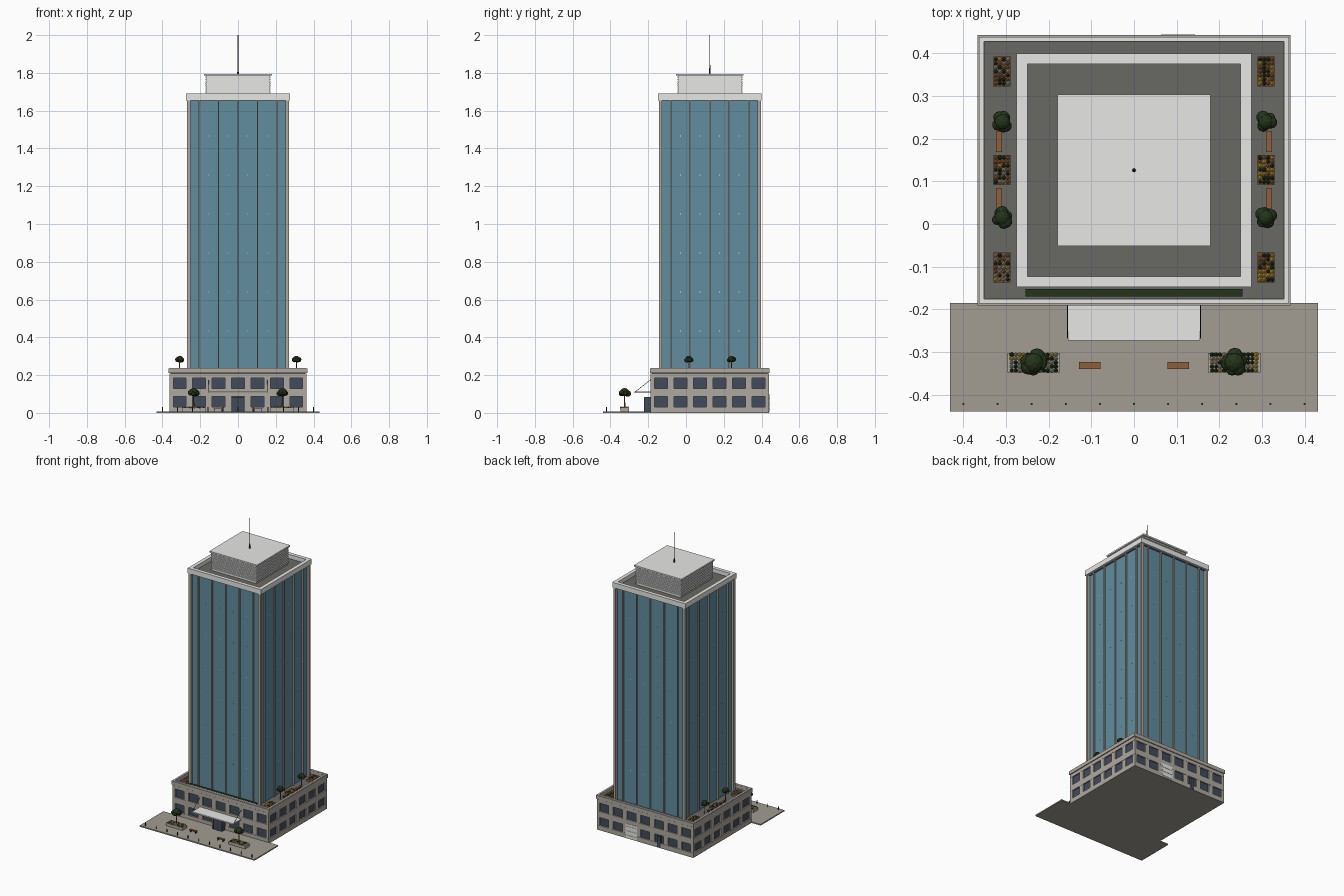
import bpy, bmesh, math, random
from mathutils import Matrix, Vector

random.seed(4)
cube = bpy.data.objects.get("Cube")
if cube:
    bpy.data.objects.remove(cube)


def material(name, *rgb):
    m = bpy.data.materials.new(name)
    m.use_nodes = True
    m.diffuse_color = (*rgb, 1)
    m.node_tree.nodes["Principled BSDF"].inputs["Base Color"].default_value = (*rgb, 1)
    return m


GLASS = material("tower_glass", .12, .27, .345)
LIGHT = material("light_panel", .8, .8, .79)
STONE = material("stone", .43, .395, .35)
PAVING = material("paving", .36, .34, .29)
ROOF = material("roof_felt", .14, .14, .125)
WINDOW = material("dark_window", .055, .07, .105)
WOOD = material("wood", .27, .115, .045)
LEAF = material("foliage", .017, .035, .011)
METAL = material("dark_metal", .04, .035, .034)
BLOOM = material("yellow_bloom", .6, .36, .03)

CY = 0.126          # centre of the building in y
BAY = 0.103         # facade module
DECK = 0.212        # terrace level


def finish(name, bm, *mats):
    mesh = bpy.data.meshes.new(name)
    bm.to_mesh(mesh)
    bm.free()
    for m in mats:
        mesh.materials.append(m)
    ob = bpy.data.objects.new(name, mesh)
    bpy.context.collection.objects.link(ob)
    return ob


def boxes(name, mat, spans):
    """One object made of boxes, each given as x0, x1, y0, y1, z0, z1."""
    bm = bmesh.new()
    for x0, x1, y0, y1, z0, z1 in spans:
        centre = Vector((x0 + x1, y0 + y1, z0 + z1)) / 2
        size = Matrix.Diagonal((x1 - x0, y1 - y0, z1 - z0, 1))
        bmesh.ops.create_cube(bm, size=1, matrix=Matrix.Translation(centre) @ size)
    return finish(name, bm, mat)


def block(hx, hy, z0, z1):
    return (-hx, hx, CY - hy, CY + hy, z0, z1)


def ring(hx, hy, t, z0, z1):
    a, b = CY - hy, CY + hy
    return [(-hx, hx, a, a + t, z0, z1), (-hx, hx, b - t, b, z0, z1),
            (-hx, t - hx, a + t, b - t, z0, z1), (hx - t, hx, a + t, b - t, z0, z1)]


def rods(name, mat, items):
    """Straight round bars, each given as start, end and the two radii."""
    bm = bmesh.new()
    for a, b, r0, r1 in items:
        a, b = Vector(a), Vector(b)
        turn = (b - a).to_track_quat('Z', 'Y').to_matrix().to_4x4()
        bmesh.ops.create_cone(bm, cap_ends=True, segments=8, radius1=r0, radius2=r1,
                              depth=(b - a).length,
                              matrix=Matrix.Translation((a + b) / 2) @ turn)
    return finish(name, bm, mat)


# Ground slab, plaza and podium core
boxes("plaza", PAVING, [(-.432, .432, -.44, -.185, 0, .008)])
boxes("podium_base", PAVING, [(-.363, .363, -.186, CY + .314, 0, .004)])
boxes("podium_windows", WINDOW, [block(.354, .305, .004, .2)])
boxes("podium_bands", STONE, [block(.363, .314, .004, .032), block(.363, .314, .087, .128),
                              block(.363, .314, .185, DECK - .004)])

# Podium piers
piers = []
hx, hy, half = .362, .313, .017
for i in range(8):
    x = (i - 3.5) * BAY
    x0, x1 = max(-hx, x - half), min(hx, x + half)
    for y in (CY - hy, CY + hy - .02):
        piers.append((x0, x1, y, y + .02, .004, .2))
for i in range(7):
    y = CY + (i - 3) * BAY
    y0, y1 = max(CY - hy, y - half), min(CY + hy, y + half)
    for x in (-hx, hx - .02):
        piers.append((x, x + .02, y0, y1, .004, .2))
boxes("podium_piers", STONE, piers)

# Podium parapet and terrace
boxes("terrace_floor", ROOF, [block(.355, .306, DECK - .01, DECK)])
boxes("podium_cornice", STONE, ring(.367, .317, .016, DECK - .002, .234))
boxes("podium_coping", LIGHT, ring(.363, .313, .011, .234, .238))

# Back doors
back = CY + .313
boxes("loading_door", LIGHT, [(.06, .146, back - .01, back + .003, .004, .1)])
boxes("loading_door_slats", LIGHT, [(.063, .143, back, back + .005, z, z + .012)
                                    for z in (.012, .042, .072)])
boxes("service_door", WINDOW, [(-.118, -.09, back - .01, back + .003, .004, .08)])

# Entrance lobby and canopy
boxes("entrance_lobby", WINDOW, [(-.035, .035, -.221, -.18, .008, .083)])
boxes("entrance_door_frame", METAL, [(x - .0015, x + .0015, -.2225, -.219, .008, .082)
                                     for x in (-.033, 0, .033)])
boxes("entrance_canopy", LIGHT, [(-.155, .155, -.273, -.186, .105, .113)])
rods("canopy_ties", METAL, [((s * .156, -.268, .112), (s * .156, -.188, .175), .0013, .0013)
                            for s in (-1, 1)])

# Tower shaft
T0, T1 = DECK, 1.657
boxes("tower_glazing", GLASS, [block(.253, .253, T0, T1)])
fins = []
for k in range(-2, 3):
    p, w, d = k * BAY, .0035, .262
    fins.append((p - w, p + w, CY - d, CY + d, T0, T1))
    fins.append((-d, d, CY + p - w, CY + p + w, T0, T1))
boxes("tower_fins", STONE, fins)
corners = []
for sx in (-1, 1):
    for sy in (-1, 1):
        x, y = sx * .261, CY + sy * .261
        corners.append((x - .009, x + .009, y - .009, y + .009, T0, T1))
boxes("tower_corner_columns", STONE, corners)
studs = []
for row in range(6):
    z = .434 + row * .2065
    for k in range(4):
        p = (k - 1.5) * BAY
        studs.append((p - .002, p + .002, CY - .2545, CY + .2545, z - .002, z + .002))
        studs.append((-.2545, .2545, CY + p - .002, CY + p + .002, z - .002, z + .002))
boxes("tower_studs", LIGHT, studs)

# Tower crown, plant room and mast
boxes("tower_roof", ROOF, [block(.26, .26, 1.65, 1.662)])
boxes("tower_parapet", LIGHT, ring(.275, .274, .025, 1.655, 1.69))
boxes("plant_room", LIGHT, [block(.167, .167, 1.66, 1.785)])
boxes("plant_room_louvres", LIGHT, [block(.172, .172, 1.672 + i * .0112, 1.679 + i * .0112)
                                    for i in range(10)])
boxes("plant_room_roof", LIGHT, [block(.179, .178, 1.785, 1.795)])
rods("mast", METAL, [((0, CY, 1.795), (0, CY, 1.825), .0045, .003),
                     ((0, CY, 1.82), (0, CY, 2.0), .0025, .0015)])


# Planting and street furniture
def tree(name, x, y, z0, z1, r):
    rods(name + "_trunk", WOOD, [((x, y, z0), (x, y, z1), r * .12, r * .08)])
    bm = bmesh.new()
    clumps = [(0, 0, .35, .72)]
    for i in range(6):
        a = i * math.tau / 6 + random.random()
        clumps.append((.48 * math.cos(a), .48 * math.sin(a), random.uniform(0, .25),
                       random.uniform(.45, .6)))
    for cx, cy, cz, cr in clumps:
        place = Matrix.Translation((x + cx * r, y + cy * r, z1 + cz * r))
        bmesh.ops.create_icosphere(bm, subdivisions=2, radius=cr * r,
                                   matrix=place @ Matrix.Diagonal((1, 1, .85, 1)))
    finish(name + "_crown", bm, LEAF)


def planter(name, x, y, wx, wy, z, h, box_mat, weights):
    boxes(name + "_box", box_mat, [(x - wx, x + wx, y - wy, y + wy, z, z + h)])
    bm = bmesh.new()
    nx, ny = round(2 * wx / .01), round(2 * wy / .01)
    for i in range(nx):
        for j in range(ny):
            old = len(bm.faces)
            place = Matrix.Translation((x + (2 * i + 1 - nx) * .0047,
                                        y + (2 * j + 1 - ny) * .0047, z + h))
            bmesh.ops.create_icosphere(bm, subdivisions=1, radius=random.uniform(.005, .0065),
                                       matrix=place)
            pick = random.choices(range(4), weights)[0]
            bm.faces.ensure_lookup_table()
            for f in bm.faces[old:]:
                f.material_index = pick
    finish(name + "_flowers", bm, LEAF, BLOOM, WOOD, PAVING)


def bench(name, x, y, lx, ly, z):
    boxes(name + "_seat", WOOD, [(x - lx, x + lx, y - ly, y + ly, z + .012, z + .016)])
    if lx > ly:
        legs = [(x + s * lx * .75 - .002, x + s * lx * .75 + .002, y - ly, y + ly) for s in (-1, 1)]
    else:
        legs = [(x - lx, x + lx, y + s * ly * .75 - .002, y + s * ly * .75 + .002) for s in (-1, 1)]
    boxes(name + "_legs", METAL, [(*leg, z, z + .012) for leg in legs])


for side, s in (("left", 1), ("right", -1)):
    planter(f"plaza_planter_{side}", s * .235, -.325, .062, .023, .008, .02, STONE, (4, 3, 0, 3))
    tree(f"plaza_tree_{side}", s * .235, -.325, .02, .1, .033)
    bench(f"plaza_bench_{side}", s * .104, -.332, .025, .008, .008)
    mix = (4, 4, 2, 0) if s > 0 else (4, 1, 4, 3)
    for i, y in enumerate((-.102, .127, .358)):
        planter(f"terrace_planter_{side}_{i}", s * .31, y, .02, .035, DECK, .014, WOOD, mix)
    for i, y in enumerate((.015, .24)):
        tree(f"terrace_tree_{side}_{i}", s * .309, y, DECK, .277, .026)
    for i, y in enumerate((.06, .193)):
        bench(f"terrace_bench_{side}_{i}", s * .317, y, .007, .024, DECK)

boxes("terrace_hedge", LEAF, [(-.255, .255, -.17, -.153, DECK, .236)])
rods("bollards", METAL, [((i * .08, -.422, .006), (i * .08, -.422, .03), .0025, .0025)
                         for i in range(-5, 6)])
